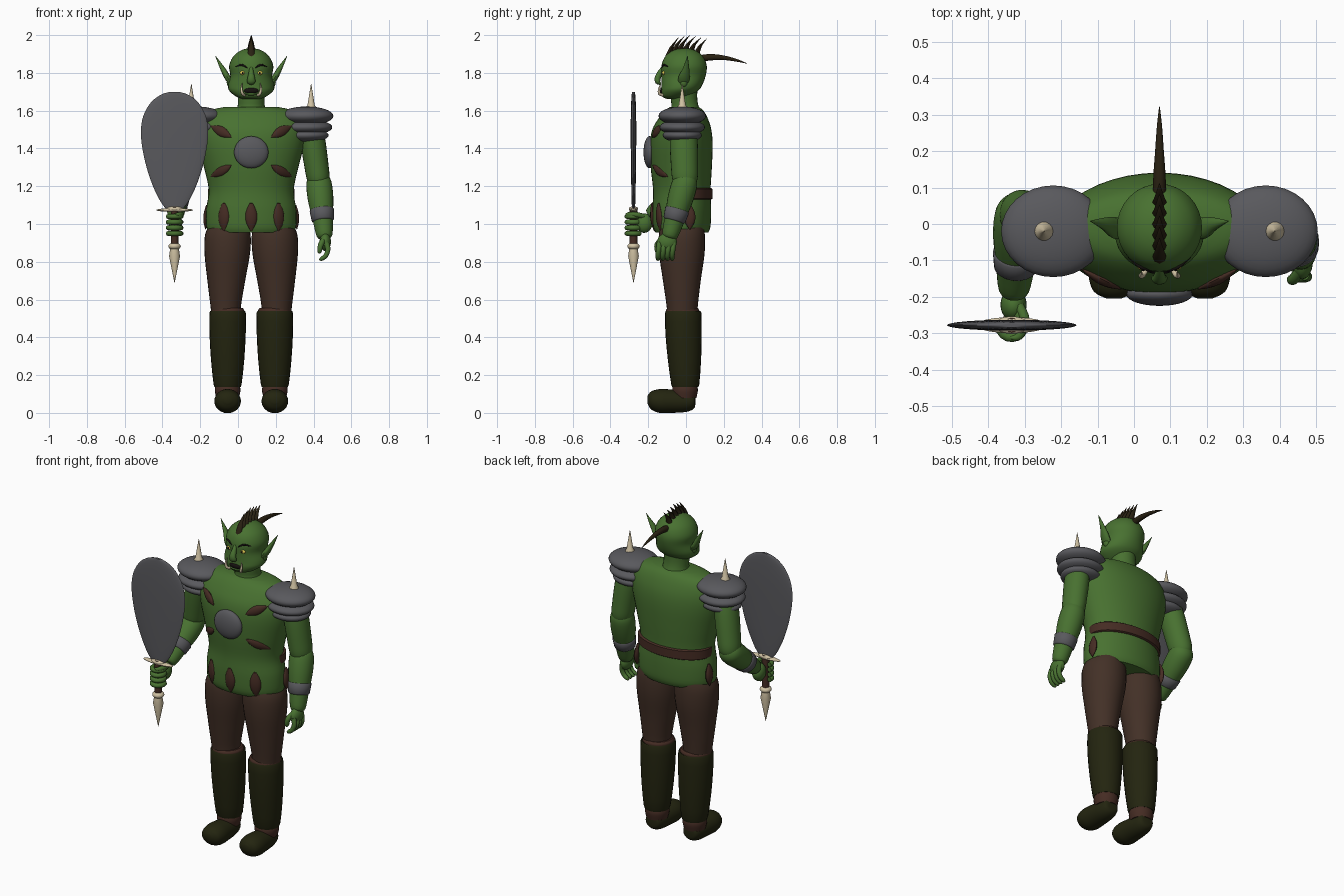
import bpy, bmesh, math
from mathutils import Vector as V

if "Cube" in bpy.data.objects:
    bpy.data.objects.remove(bpy.data.objects["Cube"])


def material(name, *rgb):
    m = bpy.data.materials.new(name)
    m.use_nodes = True
    m.diffuse_color = (*rgb, 1)
    m.node_tree.nodes["Principled BSDF"].inputs["Base Color"].default_value = (*rgb, 1)
    return m


SKIN = material("green_skin", .065, .165, .03)
STEEL = material("grey_metal", .1, .1, .11)
CLOTH = material("brown_cloth", .056, .03, .02)
LEATHER = material("red_brown_leather", .06, .025, .017)
BOOT = material("dark_olive_leather", .017, .018, .005)
HAIR = material("dark_hair", .022, .015, .006)
BONE = material("bone", .62, .53, .36)
EYE = material("yellow_eye", .7, .55, .08)
BLACK = material("black", .008, .006, .005)
CX = .07  # body centre line


def finish(name, bm, mat):
    bmesh.ops.recalc_face_normals(bm, faces=bm.faces)
    me = bpy.data.meshes.new(name)
    bm.to_mesh(me)
    bm.free()
    me.materials.append(mat)
    ob = bpy.data.objects.new(name, me)
    bpy.context.collection.objects.link(ob)
    bpy.ops.object.select_all(action='DESELECT')
    ob.select_set(True)
    bpy.context.view_layer.objects.active = ob
    bpy.ops.object.shade_smooth_by_angle(angle=math.radians(50))
    return ob


def smooth_rows(rows, sub):
    """Catmull-Rom interpolation of rows of numbers."""
    if sub < 2:
        return [list(r) for r in rows]
    out = []
    for i in range(len(rows) - 1):
        a, b, c, d = rows[max(i - 1, 0)], rows[i], rows[i + 1], rows[min(i + 2, len(rows) - 1)]
        for k in range(sub):
            t = k / sub
            out.append([.5 * (2*q + (r - p)*t + (2*p - 5*q + 4*r - s)*t*t + (3*q - p - 3*r + s)*t**3)
                        for p, q, r, s in zip(a, b, c, d)])
    return out + [list(rows[-1])]


def loft(name, rows, mat, side=(1, 0, 0), axis=None, sub=4, n=24):
    """Skin elliptical rings (x, y, z, radius along side, other radius)."""
    rows = smooth_rows([r if len(r) == 5 else (*r, r[3]) for r in rows], sub)
    bm, rings = bmesh.new(), []
    for i, r in enumerate(rows):
        t = V(axis) if axis else V(rows[min(i + 1, len(rows) - 1)][:3]) - V(rows[max(i - 1, 0)][:3])
        t.normalize()
        a = (V(side) - t * V(side).dot(t)).normalized()
        b = t.cross(a)
        rings.append([bm.verts.new(V(r[:3]) + a * max(r[3], .0008) * math.cos(w) + b * max(r[4], .0008) * math.sin(w))
                      for w in (math.tau * k / n for k in range(n))])
    for p, q in zip(rings, rings[1:]):
        for k in range(n):
            bm.faces.new((p[k], p[(k + 1) % n], q[(k + 1) % n], q[k]))
    bm.faces.new(rings[0][::-1])
    bm.faces.new(rings[-1])
    return finish(name, bm, mat)


def blob(name, centre, size, mat, n=24):
    bm = bmesh.new()
    bmesh.ops.create_uvsphere(bm, u_segments=n, v_segments=n // 2, radius=1)
    bmesh.ops.scale(bm, vec=size, verts=bm.verts)
    bmesh.ops.translate(bm, vec=centre, verts=bm.verts)
    return finish(name, bm, mat)


def leaf(name, p, q, width, normal, profile=(.05, .75, 1, .7, .03)):
    p, q = V(p), V(q)
    rows = [(*p.lerp(q, i / 4), width * f, .015 * f) for i, f in enumerate(profile)]
    loft(name, rows, LEATHER, side=(q - p).cross(V(normal)), sub=3, n=12)


# Torso, belt and neck
UP = (0, 0, 1)
torso = [(CX, -.022, .955, .225, .14), (CX, -.022, .99, .238, .152), (CX, -.022, 1.08, .238, .155),
         (CX, -.022, 1.18, .225, .152), (CX, -.025, 1.3, .25, .162), (CX, -.025, 1.42, .28, .166),
         (CX, -.022, 1.5, .288, .156), (CX, -.015, 1.56, .272, .13), (CX, -.01, 1.6, .225, .102),
         (CX, -.008, 1.62, .14, .075)]
loft("torso", torso, SKIN, axis=UP, n=40)
loft("belt", [(CX, 0, z, rx, rx - .088) for z, rx in ((1.13, .222), (1.135, .229), (1.185, .229), (1.19, .222))],
     LEATHER, axis=UP, sub=1, n=40)
loft("neck", [(CX, -.005, 1.58, .09), (CX, -.005, 1.62, .073), (CX, -.01, 1.66, .07), (CX, -.01, 1.71, .07)],
     SKIN, axis=UP)
table = smooth_rows(torso, 8)


def chest(x, z):
    """Point on the front of the torso."""
    r = min(table, key=lambda row: abs(row[2] - z))
    return V((x, r[1] - r[4] * math.sqrt(max(0, 1 - ((x - CX) / r[3]) ** 2)) - .004, z))


# Chest disc, chest leaves and hanging hip leaves
blob("chest_disc", (CX, -.193, 1.38), (.091, .032, .085), STEEL, 32)
for s in (-1, 1):
    for z0, z1 in ((1.46, 1.52), (1.31, 1.25)):
        leaf("chest_leaf", chest(CX + s * .105, z0), chest(CX + s * .215, z1), .027, (s * .4, -1, 0))
HANG = (.25, .8, 1, .75, .03)
for dx in (-.145, 0, .145):
    leaf("hip_leaf", chest(CX + dx, 1.11), chest(CX + dx, .96), .032, (dx * 3, -1, 0), HANG)
for s in (-1, 1):
    leaf("side_hip_leaf", (CX + s * .235, .02, 1.1), (CX + s * .242, .02, .97), .03, (s, 0, 0), HANG)

# Head
loft("head", [(CX, -.06, 1.662, .045, .04), (CX, -.052, 1.675, .08, .074), (CX, -.034, 1.705, .116, .098),
              (CX, -.022, 1.735, .122, .108), (CX, -.013, 1.785, .111, .117), (CX, -.01, 1.835, .117, .12),
              (CX, -.01, 1.88, .1, .105), (CX, -.01, 1.91, .07, .075), (CX, -.01, 1.926, .035, .038),
              (CX, -.01, 1.93, .001, .001)], SKIN, axis=UP, n=32)
loft("nose", [(CX, -.122, 1.83, .008), (CX, -.138, 1.80, .014), (CX, -.15, 1.772, .02, .016),
              (CX, -.148, 1.752, .022, .014), (CX, -.135, 1.742, .012, .006)], SKIN, n=16)
blob("mouth", (CX, -.122, 1.706), (.04, .016, .017), BLACK)
blob("lower_lip", (CX, -.122, 1.688), (.036, .015, .008), SKIN)
for s in (-1, 1):
    x = CX + s * .045
    blob("eye", (x, -.117, 1.8), (.016, .01, .011), EYE, 16)
    blob("pupil", (x, -.126, 1.8), (.005, .004, .006), BLACK, 12)
    loft("eyebrow", [(CX + s * .02, -.129, 1.825, .002), (CX + s * .05, -.118, 1.842, .006),
                     (CX + s * .085, -.092, 1.832, .002)], BLACK, side=UP, n=8)
    loft("tusk", [(CX + s * .036, -.122, 1.682, .008), (CX + s * .046, -.14, 1.69, .008),
                  (CX + s * .052, -.142, 1.715, .006), (CX + s * .048, -.132, 1.745, .001)], BONE, n=10)
    loft("ear", [(CX + s * .1, -.015, 1.74, .025, .015), (CX + s * .125, -.01, 1.775, .03, .016),
                 (CX + s * .15, 0, 1.82, .018, .013), (CX + s * .19, .008, 1.89, .001)],
         SKIN, side=(0, 1, 0), n=12)
    blob("ear_lobe", (CX + s * .116, -.012, 1.75), (.014, .02, .026), SKIN, 12)

# Mohawk and rear lock
for i in range(6):
    y = -.095 + .03 * i
    z = 1.812 + math.sqrt(.118 ** 2 - (y + .01) ** 2) - .012
    tip = 2.0 - .006 * abs(i - 2)
    loft("mohawk_spike", [(CX, y, z, .022, .017), (CX, y + .018, (z + tip) / 2, .014, .01),
                          (CX, y + .056, tip, .001)], HAIR, axis=UP, sub=2, n=8)
loft("rear_lock", [(CX, .07, 1.875, .018), (CX, .13, 1.883, .017), (CX, .2, 1.88, .012),
                   (CX, .27, 1.866, .007), (CX, .322, 1.85, .001)], HAIR, n=12)

# Shoulder armour and legs
for s in (-1, 1):
    x = CX + s * .292
    for z, rx, rz in ((1.572, .143, .05), (1.512, .137, .042), (1.47, .118, .038)):
        blob("shoulder_plate", (x, -.02, z), (rx, rx * .88, rz), STEEL, 32)
    x = CX + s * .317
    loft("shoulder_spike", [(x, -.02, 1.595, .027), (x, -.02, 1.62, .026), (x, -.02, 1.63, .019),
                            (x, -.02, 1.742, .001)], BONE, sub=1, n=14)
    loft("trouser_leg", [(CX + s * .12, -.02, 1.0, .1, .11), (CX + s * .124, -.022, .94, .121, .122),
                         (CX + s * .127, -.022, .84, .12, .12), (CX + s * .132, -.022, .7, .1, .1),
                         (CX + s * .135, -.02, .56, .08, .082), (CX + s * .13, -.02, .5, .078, .08)],
         CLOTH, axis=UP, n=28)
    x = CX + s * .125
    loft("trouser_cuff", [(x, -.018, .515, .082), (x, -.018, .54, .089), (x, -.018, .555, .08)], LEATHER, axis=UP)
    loft("boot_shaft", [(x, -.015, .535, .088), (x, -.015, .53, .096), (x, -.013, .42, .096),
                        (x, -.008, .28, .088), (x, -.004, .15, .074), (x, -.004, .138, .066)],
         BOOT, axis=UP, sub=2)
    loft("ankle", [(x, -.005, .08, .06), (x, -.005, .12, .068), (x, -.005, .15, .062)], LEATHER, axis=UP)
    loft("boot_foot", [(x, .05, .066, .015), (x, .042, .065, .044, .042), (x, 0, .06, .058, .055),
                       (x, -.08, .062, .067, .062), (x, -.14, .063, .07, .063), (x, -.185, .066, .056, .047),
                       (x, -.205, .07, .02, .018)], BOOT, axis=(0, 1, 0))


# Arms
def arm(side, shoulder, elbow, wrist, ref):
    a, e, w = V(shoulder), V(elbow), V(wrist)
    loft(side + "_upper_arm", [(*a.lerp(e, t), r, r * 1.12) for t, r in
                               ((0, .06), (.3, .066), (.7, .064), (.93, .06), (1.05, .045), (1.1, .012))], SKIN)
    loft(side + "_forearm", [(*e.lerp(w, t), r) for t, r in
                             ((-.2, .012), (-.14, .045), (0, .066), (.3, .068), (.65, .055), (1, .042), (1.06, .02))],
         SKIN, side=ref)
    loft(side + "_bracer", [(*e.lerp(w, t), r) for t, r in ((.5, .058), (.53, .065), (.71, .059), (.74, .05))],
         STEEL, side=ref, sub=1)


arm("left", (.385, -.015, 1.52), (.428, -.005, 1.22), (.458, -.085, .94), (1, 0, 0))
arm("right", (-.255, -.01, 1.52), (-.315, .03, 1.22), (-.33, -.18, 1.05), (1, 0, 0))

# Relaxed left hand
blob("left_palm", (.462, -.1, .905), (.03, .052, .048), SKIN)
for i in range(4):
    y = -.14 + .025 * i
    loft("left_finger", [(.468, y, .9, .015), (.476, y - .005, .865, .014), (.464, y - .008, .832, .013),
                         (.44, y - .008, .815, .011), (.43, y - .008, .815, .003)], SKIN, side=(0, 1, 0), n=10)
loft("left_thumb", [(.455, -.13, .92, .015), (.438, -.152, .89, .015), (.432, -.152, .855, .012),
                    (.432, -.148, .845, .003)], SKIN, side=(0, 1, 0), n=10)

# Weapon
WX, WY = -.336, -.278
loft("blade", [(WX, WY, z, w, .006 + w * .05) for z, w in
               ((1.08, .045), (1.12, .075), (1.2, .114), (1.3, .148), (1.4, .17), (1.49, .178), (1.57, .166),
                (1.64, .128), (1.68, .08), (1.697, .035), (1.7, .002))], STEEL, axis=UP, n=32)
loft("grip", [(WX, WY, .88, .02), (WX, WY, 1.09, .02)], LEATHER, sub=1, n=16)
blob("cross_guard", (WX, WY, 1.074), (.098, .022, .01), BONE)
blob("guard_collar", (WX, WY, 1.08), (.045, .024, .014), BONE)
blob("pommel", (WX, WY, .882), (.033, .033, .02), BONE)
loft("pommel_spike", [(WX, WY, .875, .022), (WX, WY, .83, .029), (WX, WY, .69, .001)], BONE, sub=1, n=14)

# Right fist around the grip
blob("right_palm", (WX + .005, -.222, 1.005), (.036, .045, .052), SKIN)
for i in range(4):
    z = .95 + .03 * i
    loft("right_finger", [(WX + .034 * math.cos(w), WY + .034 * math.sin(w), z, .0135)
                          for w in (math.radians(70 - 45 * k) for k in range(7))], SKIN, side=UP, sub=2, n=10)
loft("right_thumb", [(WX + .02, -.225, 1.04, .014), (WX + .036, -.265, 1.05, .014), (WX + .02, -.308, 1.05, .012),
                     (WX - .005, -.312, 1.05, .003)], SKIN, side=UP, n=10)
